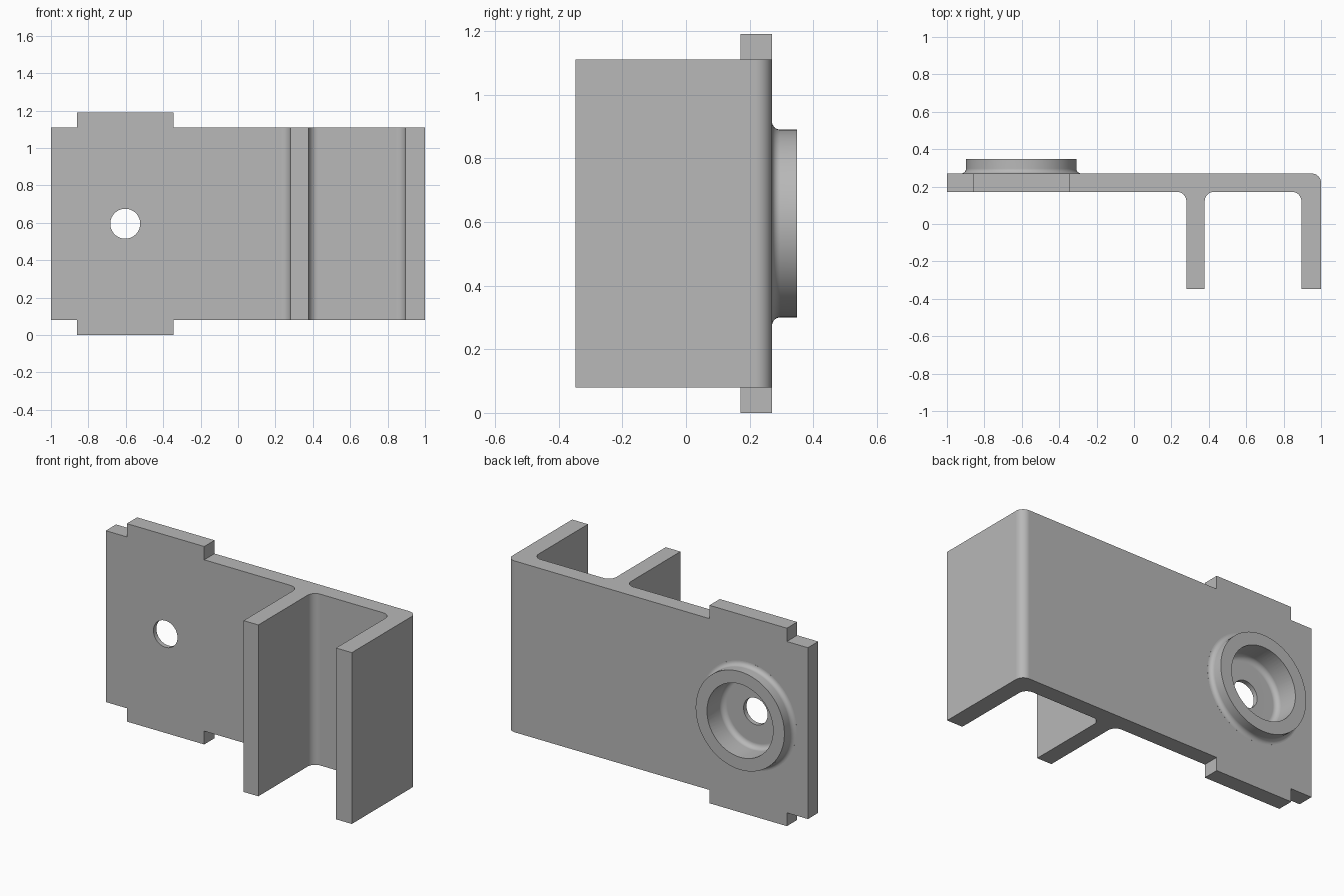
import bpy, bmesh, math
from mathutils import Vector

old = bpy.data.objects.get("Cube")
if old:
    bpy.data.objects.remove(old, do_unlink=True)

# Single plain grey
grey = bpy.data.materials.new("plain_grey")
grey.use_nodes = True
colour = (0.48, 0.48, 0.48, 1)
grey.diffuse_color = colour
grey.node_tree.nodes["Principled BSDF"].inputs["Base Color"].default_value = colour

LEN, TOP = 1.0, 1.19
FRONT, BACK = 0.172, 0.27
LEG_END, BOSS_END = -0.347, 0.348
FILLET = 0.05
AXIS = Vector((-0.603, 0, TOP / 2))


def finish(name, bm):
    bmesh.ops.recalc_face_normals(bm, faces=bm.faces[:])
    mesh = bpy.data.meshes.new(name)
    bm.to_mesh(mesh)
    bm.free()
    mesh.materials.append(grey)
    obj = bpy.data.objects.new(name, mesh)
    bpy.context.collection.objects.link(obj)
    return obj


def rounded(corners, steps=8):
    """Corner list (x, y, radius) to points, with each radius as a tangent arc."""
    points = []
    for i, (x, y, r) in enumerate(corners):
        p = Vector((x, y))
        if not r:
            points.append(p)
            continue
        u = (Vector(corners[i - 1][:2]) - p).normalized()
        v = (Vector(corners[(i + 1) % len(corners)][:2]) - p).normalized()
        for k in range(steps + 1):
            a = math.pi / 2 * k / steps
            points.append(p + r * (u * (1 - math.sin(a)) + v * (1 - math.cos(a))))
    return points


def extrude(name, outline, z0, z1):
    bm = bmesh.new()
    face = bm.faces.new([bm.verts.new((p.x, p.y, z0)) for p in outline])
    ext = bmesh.ops.extrude_face_region(bm, geom=[face])
    moved = [g for g in ext["geom"] if isinstance(g, bmesh.types.BMVert)]
    bmesh.ops.translate(bm, verts=moved, vec=(0, 0, z1 - z0))
    return finish(name, bm)


def lathe(name, outline, segments=72):
    """Spin (radius, y) points about the boss axis."""
    bm = bmesh.new()
    verts = [bm.verts.new(AXIS + Vector((p.x, p.y, 0))) for p in outline]
    edges = [bm.edges.new(pair) for pair in zip(verts, verts[1:])]
    bmesh.ops.spin(bm, geom=verts + edges, cent=AXIS, axis=(0, 1, 0),
                   angle=2 * math.pi, steps=segments)
    bmesh.ops.remove_doubles(bm, verts=bm.verts[:], dist=0.00002)
    return finish(name, bm)


def combine(target, tool, operation):
    mod = target.modifiers.new(operation.lower(), "BOOLEAN")
    mod.operation, mod.solver, mod.object = operation, "EXACT", tool
    bpy.context.view_layer.update()
    evaluated = target.evaluated_get(bpy.context.evaluated_depsgraph_get())
    mesh = bpy.data.meshes.new_from_object(evaluated)
    target.modifiers.clear()
    target.data = mesh
    bpy.data.objects.remove(tool, do_unlink=True)


# Plate with two legs, filleted where they join
bracket = extrude("bracket", rounded([
    (-LEN, FRONT, 0), (0.28, FRONT, FILLET), (0.28, LEG_END, 0),
    (0.378, LEG_END, 0), (0.378, FRONT, FILLET), (0.895, FRONT, FILLET),
    (0.895, LEG_END, 0), (LEN, LEG_END, 0), (LEN, BACK, FILLET),
    (-LEN, BACK, 0)]), 0, TOP)

# Trim both long edges, leaving the two tabs
for z0, z1 in ((-0.2, 0.08), (TOP - 0.08, TOP + 0.2)):
    for x0, x1 in ((-1.2, -0.86), (-0.345, 1.2)):
        box = [Vector(c) for c in ((x0, -1), (x1, -1), (x1, 1), (x0, 1))]
        combine(bracket, extrude("notch_cutter", box, z0, z1), "DIFFERENCE")

# Round boss on the back, with a flared foot
R, FLARE = 0.295, 0.026
foot = [Vector((R + FLARE * (1 - math.sin(a)), BACK + 0.0002 + FLARE * (1 - math.cos(a))))
        for a in (math.pi / 2 * k / 8 for k in range(9))]
boss = [Vector((0, BACK - 0.03)), Vector((R + FLARE, BACK - 0.03))] + foot
boss += [Vector((R, BOSS_END)), Vector((0, BOSS_END))]
combine(bracket, lathe("boss", boss), "UNION")

# Pocket with a rounded floor edge, and the through hole
FLOOR, HOLE = 0.2, 0.08
pocket = rounded([(0, 0.1, 0), (HOLE, 0.1, 0), (HOLE, FLOOR, 0),
                  (0.22, FLOOR, 0.03), (0.22, 0.5, 0), (0, 0.5, 0)])
combine(bracket, lathe("pocket_cutter", pocket), "DIFFERENCE")

# Smooth fillets, sharp edges, flat broad faces
for poly in bracket.data.polygons:
    poly.material_index = 0
bpy.ops.object.select_all(action="DESELECT")
bpy.context.view_layer.objects.active = bracket
bracket.select_set(True)
bpy.ops.object.shade_smooth_by_angle(angle=math.radians(30))
weighted = bracket.modifiers.new("flat_faces", "WEIGHTED_NORMAL")
weighted.keep_sharp = True
